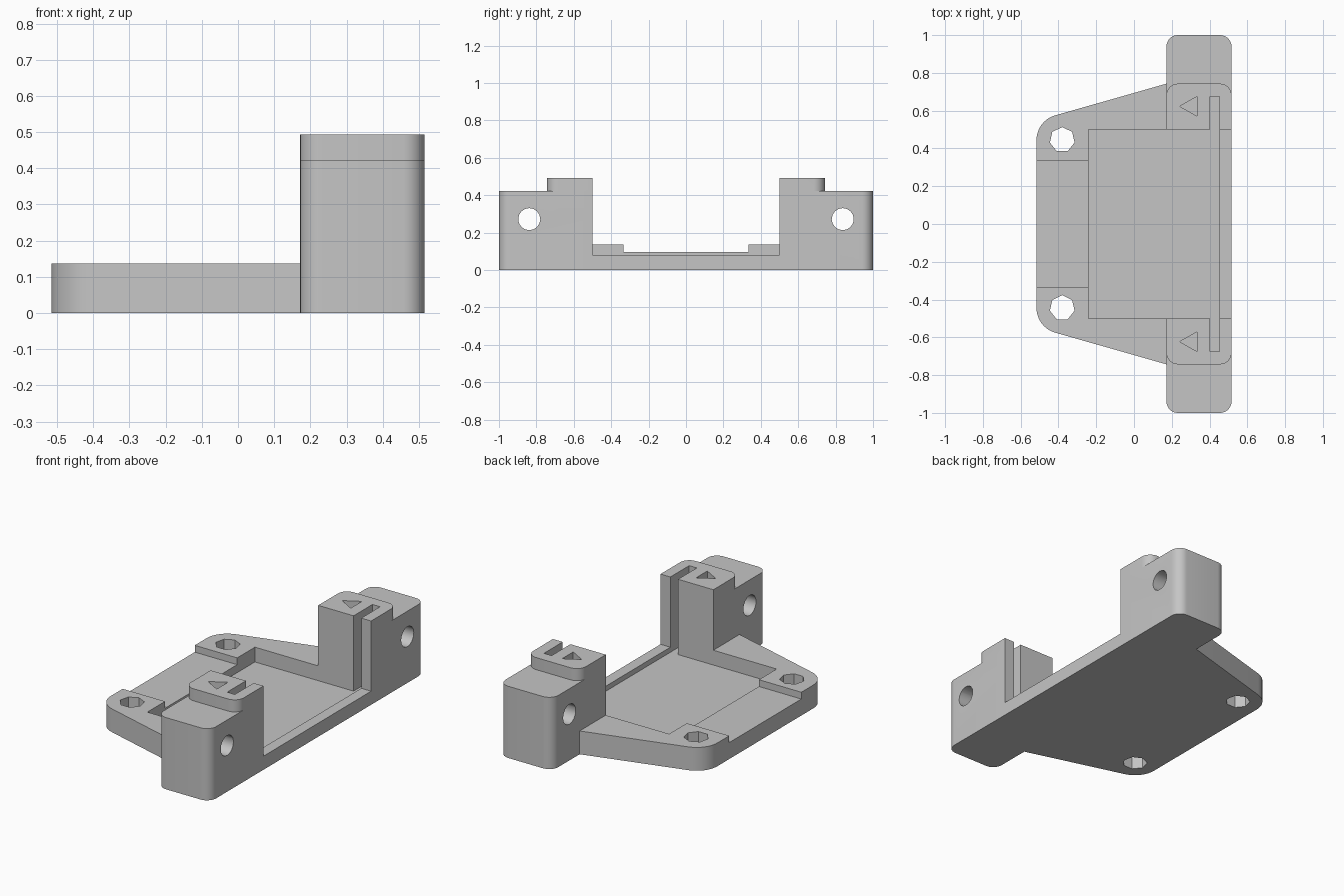
import bpy
import bmesh
from math import sin, cos, pi, radians

cube = bpy.data.objects.get("Cube")
if cube:
    bpy.data.objects.remove(cube, do_unlink=True)

grey = bpy.data.materials.new("plain grey")
grey.use_nodes = True
grey.diffuse_color = (0.56, 0.56, 0.56, 1)
grey.node_tree.nodes["Principled BSDF"].inputs["Base Color"].default_value = (0.56, 0.56, 0.56, 1)


def arc(cx, cy, r, a0, a1, n=8):
    """Points on an arc, angles in degrees."""
    steps = [radians(a0 + (a1 - a0) * i / n) for i in range(n + 1)]
    return [(cx + r * cos(a), cy + r * sin(a)) for a in steps]


def ngon(cx, cy, r, n):
    """Regular polygon with one corner pointing up."""
    return [(cx + r * cos(pi / 2 + 2 * pi * i / n), cy + r * sin(pi / 2 + 2 * pi * i / n))
            for i in range(n)]


def rect(x0, x1, y0, y1):
    return [(x0, y0), (x1, y0), (x1, y1), (x0, y1)]


def prism(name, points, lo, hi, axis="z"):
    """Extrude a closed profile along z (profile in xy) or x (profile in yz)."""
    bm = bmesh.new()
    place = (lambda p: (p[0], p[1], lo)) if axis == "z" else (lambda p: (lo, p[0], p[1]))
    face = bm.faces.new([bm.verts.new(place(p)) for p in points])
    new = bmesh.ops.extrude_face_region(bm, geom=[face])["geom"]
    move = (0, 0, hi - lo) if axis == "z" else (hi - lo, 0, 0)
    bmesh.ops.translate(bm, verts=[g for g in new if isinstance(g, bmesh.types.BMVert)], vec=move)
    bmesh.ops.recalc_face_normals(bm, faces=bm.faces)
    mesh = bpy.data.meshes.new(name)
    bm.to_mesh(mesh)
    bm.free()
    mesh.materials.append(grey)
    obj = bpy.data.objects.new(name, mesh)
    bpy.context.collection.objects.link(obj)
    return obj


def combine(obj, tool, operation="DIFFERENCE"):
    """Apply a boolean and discard the tool object."""
    mod = obj.modifiers.new("boolean", "BOOLEAN")
    mod.operation, mod.solver, mod.object = operation, "EXACT", tool
    select(obj)
    bpy.ops.object.modifier_apply(modifier=mod.name)
    bpy.data.objects.remove(tool, do_unlink=True)


def select(obj):
    bpy.ops.object.select_all(action="DESELECT")
    obj.select_set(True)
    bpy.context.view_layer.objects.active = obj


def mirrored(points, side):
    return [(x, y * side) for x, y in points]


BACK, FRONT = 0.172, 0.516     # x range of the mounting blocks
INNER = 0.5                    # half width of the pocket
FLOOR, LIP = 0.05, 0.08        # heights of the pocket floor and its outer lip
SLOT = (0.402, 0.452)          # x range of the board slot

# Tapered base plate with rounded corners and a floor strip between the blocks
half = arc(-0.381, 0.445, 0.135, 180, 105.5, 10)
half += [(BACK, 0.743), (BACK, INNER), (FRONT, INNER)]
plate = prism("base_plate", half + mirrored(half, -1)[::-1], 0, 0.137)
combine(plate, prism("lip_cutter", rect(-0.24, 0.7, -INNER, INNER), LIP, 0.6))
combine(plate, prism("pocket_cutter", rect(-0.24, SLOT[1], -INNER, INNER), FLOOR, 0.6))
combine(plate, prism("channel_cutter", rect(-0.7, -0.2, -0.335, 0.335), 0.097, 0.6))
for y in (-0.444, 0.446):
    combine(plate, prism("screw_cutter", ngon(-0.38, y, 0.067, 7), -0.1, 0.6))
parts = [plate]

# Mounting blocks, each with a raised pad, board slot, arrow recess and bolt hole
for label, side in (("front", -1), ("rear", 1)):
    def block_outline(end):
        r = 0.06
        return mirrored([(BACK, INNER), (FRONT, INNER)]
                        + arc(FRONT - r, end - r, r, 0, 90)
                        + arc(BACK + r, end - r, r, 90, 180), side)

    block = prism(label + "_mounting_block", block_outline(1.0), 0, 0.422)
    combine(block, prism("pad", block_outline(0.743), 0.3, 0.493), "UNION")
    combine(block, prism("slot_cutter", mirrored(rect(*SLOT, 0.4, 0.675), side), FLOOR, 0.6))
    arrow = mirrored([(0.242, 0.623), (0.334, 0.571), (0.334, 0.675)], side)
    combine(block, prism("arrow_cutter", arrow, 0.445, 0.6))
    combine(block, prism("bolt_cutter", ngon(0.838 * side, 0.272, 0.059, 16), 0, 0.7, "x"))
    parts.append(block)

for part in parts:
    select(part)
    bpy.ops.object.shade_smooth_by_angle(angle=radians(30))
